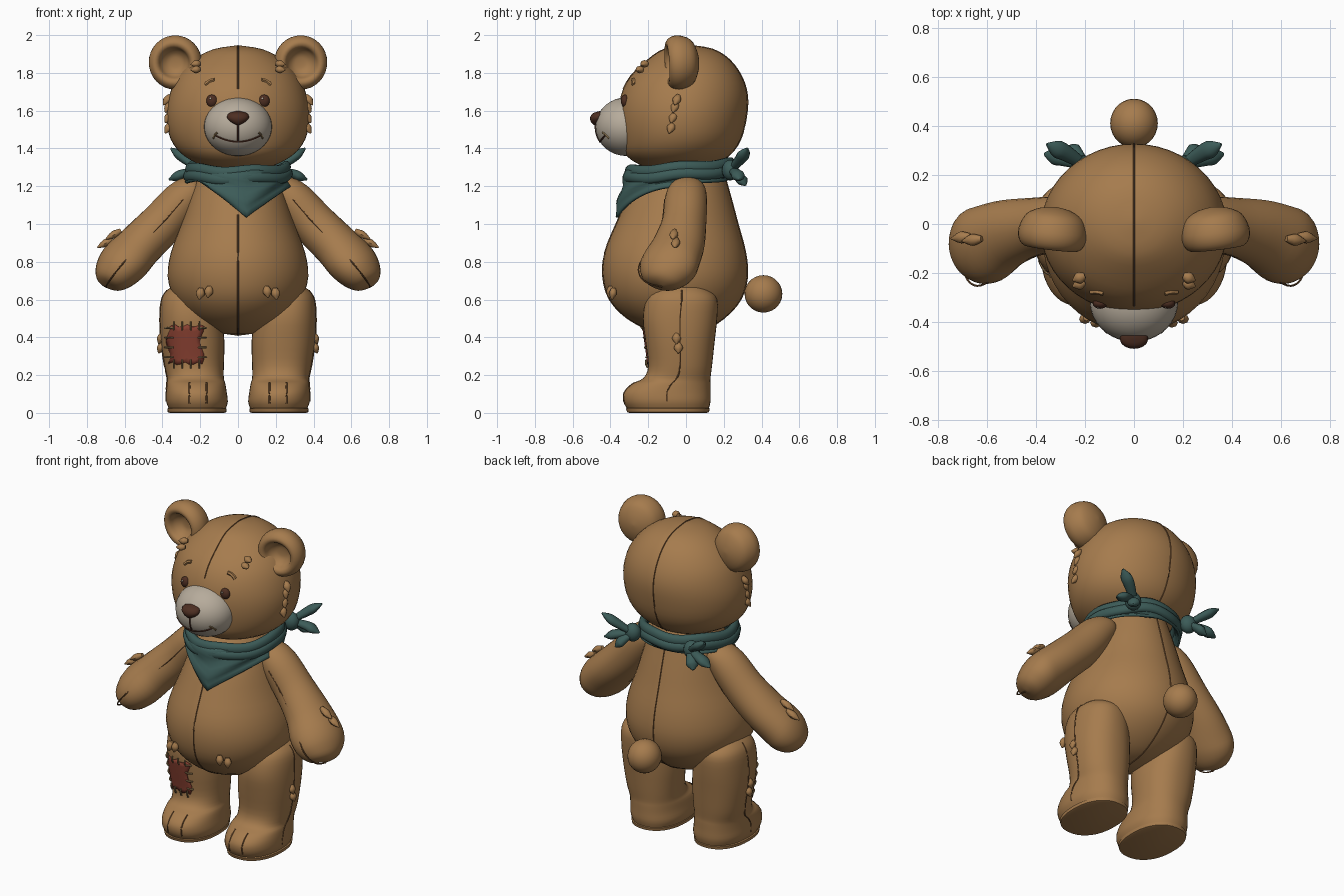
import bpy, bmesh, math
from mathutils import Vector, Matrix
from mathutils.bvhtree import BVHTree

if "Cube" in bpy.data.objects:
    bpy.data.objects.remove(bpy.data.objects["Cube"])


def material(name, rgb):
    m = bpy.data.materials.new(name)
    m.diffuse_color = (*rgb, 1)
    m.use_nodes = True
    m.node_tree.nodes["Principled BSDF"].inputs["Base Color"].default_value = m.diffuse_color
    return m


FUR = material("fur brown", (.38, .2, .075))
CREAM = material("muzzle cream", (.47, .41, .33))
DARK = material("nose brown", (.075, .028, .016))
TEAL = material("scarf teal", (.045, .105, .097))
RED = material("patch red", (.24, .05, .03))
SEAM = material("seam brown", (.17, .08, .03))
THREAD = material("thread tan", (.3, .2, .09))


def finish(name, bm, mat, angle=50):
    bmesh.ops.recalc_face_normals(bm, faces=bm.faces[:])
    me = bpy.data.meshes.new(name)
    bm.to_mesh(me)
    bm.free()
    me.materials.append(mat)
    ob = bpy.data.objects.new(name, me)
    bpy.context.collection.objects.link(ob)
    bpy.ops.object.select_all(action='DESELECT')
    ob.select_set(True)
    bpy.context.view_layer.objects.active = ob
    bpy.ops.object.shade_smooth_by_angle(angle=math.radians(angle))
    return ob


def spline(pts, n):
    """Catmull-Rom through tuples of any length."""
    out = []
    for i in range(len(pts) - 1):
        a, b, c, d = (pts[max(i - 1, 0)], pts[i], pts[i + 1], pts[min(i + 2, len(pts) - 1)])
        for k in range(n):
            t = k / n
            out.append(tuple(.5 * (2 * q + (r - p) * t + (2 * p - 5 * q + 4 * r - s) * t * t
                                   + (3 * q - p - 3 * r + s) * t ** 3)
                             for p, q, r, s in zip(a, b, c, d)))
    return out + [tuple(pts[-1])]


def skin(bm, rings, closed=False):
    vs = [[bm.verts.new(p) for p in r] for r in rings]
    n = len(vs[0])
    for a, b in zip(vs, vs[1:] + vs[:1] if closed else vs[1:]):
        for k in range(n):
            bm.faces.new((a[k], a[(k + 1) % n], b[(k + 1) % n], b[k]))
    if not closed:
        bm.faces.new(vs[0])
        bm.faces.new(vs[-1])


def loft(name, secs, mat, n=40, power=2.0, sub=3, matrix=None):
    """Sections are (z, centre x, radius x, front y, back y)."""
    rings = []
    for z, cx, rx, y0, y1 in spline(secs, sub):
        ring = []
        for k in range(n):
            a = math.tau * k / n
            c, s = (math.copysign(abs(v) ** (2 / power), v) for v in (math.cos(a), math.sin(a)))
            ring.append((cx + rx * c, (y0 + y1) / 2 + (y1 - y0) / 2 * s, z))
        rings.append(ring)
    bm = bmesh.new()
    skin(bm, rings)
    if matrix:
        bm.transform(matrix)
    return finish(name, bm, mat)


def tube(name, pts, mat, n=8, sub=4, closed=False):
    """Points are (x, y, z, horizontal radius, other radius)."""
    pts = pts if closed else spline(pts, sub)
    P = [Vector(p[:3]) for p in pts]
    rings = []
    for i, p in enumerate(pts):
        j, k = (i - 1, (i + 1) % len(P)) if closed else (max(i - 1, 0), min(i + 1, len(P) - 1))
        t = (P[k] - P[j]).normalized()
        u = t.cross(Vector((0, 0, 1)) if abs(t.z) < .97 else Vector((0, 1, 0))).normalized()
        v = u.cross(t)
        rings.append([P[i] + u * p[3] * math.cos(math.tau * q / n) + v * p[4] * math.sin(math.tau * q / n)
                      for q in range(n)])
    bm = bmesh.new()
    skin(bm, rings, closed)
    return finish(name, bm, mat)


def cord(name, pts, mat, r=.005, sub=3):
    return tube(name, [(*p, r, r) for p in pts], mat, 6, sub)


def ball(name, loc, size, mat, seg=28):
    bm = bmesh.new()
    bmesh.ops.create_uvsphere(bm, u_segments=seg, v_segments=seg // 2, radius=1,
                              matrix=Matrix.Translation(loc) @ Matrix.Diagonal((*size, 1)))
    return finish(name, bm, mat)


def front(ob, x, z, lift=0.0):
    """Point on the front of an object."""
    tree = BVHTree.FromPolygons([v.co for v in ob.data.vertices], [p.vertices[:] for p in ob.data.polygons])
    hit = tree.ray_cast(Vector((x, -2, z)), Vector((0, 1, 0)))[0]
    return (x, (hit.y if hit else -.2) - lift, z)


def tuft(name, p, d, count=2, step=(0, 0, .05)):
    p, d, step = Vector(p), Vector(d), Vector(step)
    for i in range(count):
        a = p + step * i
        tube(name, [(*a, .012, .012), (*(a + d * .5), .024, .02), (*(a + d), .003, .003)], FUR, 8, 3)


# body and head
body_secs = [(.41, 0, .01, -.06, -.04), (.43, 0, .12, -.17, .08), (.5, 0, .25, -.31, .2),
             (.6, 0, .335, -.405, .29), (.72, 0, .372, -.44, .325), (.85, 0, .355, -.43, .315),
             (1.0, 0, .3, -.37, .275), (1.15, 0, .25, -.3, .235), (1.3, 0, .19, -.2, .19), (1.38, 0, .15, -.15, .15)]
head_secs = [(1.28, 0, .02, -.07, -.03), (1.295, 0, .15, -.2, .11), (1.36, 0, .285, -.315, .225),
             (1.45, 0, .357, -.348, .29), (1.57, 0, .38, -.36, .32), (1.68, 0, .364, -.345, .325),
             (1.78, 0, .32, -.295, .295), (1.87, 0, .235, -.2, .23), (1.925, 0, .13, -.115, .14),
             (1.945, 0, .01, 0, .02)]
body = loft("body", body_secs, FUR, 48)
head = loft("head", head_secs, FUR, 48)
ball("tail", (0, .41, .63), (.097, .1, .099), FUR)

# centre seams
hs, bs = spline(head_secs, 3), spline(body_secs, 3)
cord("head_seam", [(0, s[3], s[0]) for s in hs if s[0] > 1.68] +
     [(0, s[4], s[0]) for s in reversed(hs) if s[0] > 1.32], SEAM, .004, 1)
cord("body_seam", [(0, s[3], s[0]) for s in reversed(bs) if s[0] < 1.1] +
     [(0, s[4], s[0]) for s in bs if s[0] < 1.3], SEAM, .004, 1)

# muzzle, nose and mouth
muzzle = ball("muzzle", (0, -.315, 1.515), (.18, .165, .155), CREAM, 36)
loft("nose", [(1.525, 0, .012, -.49, -.45), (1.54, 0, .038, -.503, -.44), (1.562, 0, .057, -.508, -.43),
              (1.585, 0, .05, -.495, -.42), (1.597, 0, .015, -.46, -.43)], DARK, 24)
cord("mouth_line", [front(muzzle, 0, z) for z in (1.53, 1.5, 1.47, 1.44)], DARK)
cord("smile", [front(muzzle, x, 1.435 + 2.4 * x * x) for x in (-.12, -.09, -.06, -.03, 0, .03, .06, .09, .12)], DARK)

# toy limbs and face details on both sides
leg_secs = [(.02, .215, .15, -.31, .12), (.06, .217, .163, -.332, .13), (.11, .22, .16, -.33, .13),
            (.155, .222, .155, -.285, .13), (.185, .225, .15, -.225, .13), (.25, .232, .157, -.2, .138),
            (.38, .24, .168, -.215, .152), (.5, .25, .163, -.228, .165), (.6, .255, .15, -.21, .165),
            (.65, .25, .125, -.17, .125), (.685, .25, .07, -.09, .06), (.695, .25, .005, -.02, -.01)]
arm_pts = [(.19, .01, 1.21, .04, .03), (.22, .01, 1.19, .09, .075), (.29, 0, 1.13, .112, .105),
           (.40, -.01, 1.005, .118, .116), (.52, -.04, .885, .14, .12), (.61, -.085, .79, .16, .123),
           (.66, -.105, .728, .14, .104), (.69, -.115, .685, .085, .068), (.7, -.12, .668, .008, .008)]
ear_secs = [(-.08, 0, .005, -.005, .005), (-.07, 0, .06, -.06, .06), (-.04, 0, .115, -.118, .118),
            (.02, 0, .14, -.143, .143), (.065, 0, .134, -.137, .137), (.09, 0, .11, -.112, .112),
            (.083, 0, .086, -.086, .086), (.05, 0, .07, -.07, .07), (.025, 0, .04, -.04, .04),
            (.02, 0, .005, -.005, .005)]
legs = {}
for s, side in ((-1, "right"), (1, "left")):
    legs[s] = loft(side + "_leg", [(z, s * cx, rx, a, b) for z, cx, rx, a, b in leg_secs], FUR, 40, 2.25)
    loft(side + "_sole", [(0, s * .217, .145, -.3, .11), (.004, s * .217, .155, -.312, .122),
                          (.022, s * .217, .157, -.318, .126), (.03, s * .217, .145, -.31, .11)], FUR, 40, 2.25, 1)
    tube(side + "_arm", [(s * p[0], *p[1:]) for p in arm_pts], FUR, 28)
    cord(side + "_arm_seam", [(s * x, y - u, z) for x, y, z, u, v in arm_pts[2:]], SEAM, .004, 4)
    cord(side + "_leg_seam", [(s * (cx + rx), (a + b) / 2, z) for z, cx, rx, a, b in leg_secs[1:10]], SEAM, .004)
    for dx in (-.05, .04):
        cord("toe_crease", [front(legs[s], s * (.217 + dx), z) for z in (.05, .09, .13, .16)], SEAM, .005)
    loft(side + "_ear", ear_secs, FUR, 32, matrix=Matrix.Translation((s * .328, -.01, 1.857)) @
         Matrix.Rotation(s * .12, 4, 'Z') @ Matrix.Rotation(math.pi / 2 + .06, 4, 'X'))
    # eye and brow
    ex = front(head, s * .138, 1.652)
    ball(side + "_eye", (ex[0], ex[1] + .004, ex[2]), (.03, .022, .033), DARK, 20)
    ball(side + "_eye_shine", (ex[0] - .008, ex[1] - .016, ex[2] + .012), (.006, .004, .006), CREAM, 10)
    cord(side + "_brow", [front(head, s * x, z) for x, z in ((.125, 1.765), (.15, 1.757), (.175, 1.737))], FUR, .011)
    cord(side + "_smile_corner", [front(muzzle, s * x, z) for x, z in ((.11, 1.485), (.122, 1.472), (.13, 1.455))], THREAD, .006)
    # fur tufts
    tuft("cheek_tuft", (s * .355, -.07, 1.535), (s * .03, -.02, -.055), 3, (0, .01, .055))
    tuft("cheek_tuft", (s * .36, -.04, 1.68), (s * .035, -.02, -.05), 1)
    tuft("forehead_tuft", (s * .2, -.235, 1.82), (s * .05, -.02, -.005), 2, (0, .025, .03))
    tuft("belly_tuft", front(body, s * .15, .67), (s * .01, -.01, -.06), 2, (s * .045, .015, -.01))
    tuft("arm_tuft", (s * .62, -.06, .965), (s * .08, -.01, -.045), 2, (s * .045, .01, -.045))
    tuft("leg_tuft", (s * .4, -.05, .42), (s * .02, 0, -.055), 2, (0, .01, -.05))

# knee patch with stitches
bm = bmesh.new()
N = 8
grid = [[bm.verts.new(front(legs[-1], -.37 + .18 * i / N + .012 * math.sin(j), .26 + .2 * j / N + .008 * math.sin(2 * i), .007))
         for i in range(N + 1)] for j in range(N + 1)]
for j in range(N):
    for i in range(N):
        bm.faces.new((grid[j][i], grid[j][i + 1], grid[j + 1][i + 1], grid[j + 1][i]))
patch = finish("knee_patch", bm, RED)
patch.modifiers.new("thickness", 'SOLIDIFY').thickness = .008
for k in range(4):
    t = .03 + .045 * k
    for x, z, dx, dz in ((-.37 + t, .26, 0, .022), (-.37 + t, .46, 0, .022),
                         (-.365, .26 + t * 1.15, .022, 0), (-.19, .26 + t * 1.15, .022, 0)):
        cord("patch_stitch", [front(legs[-1], x + dx * q, z + dz * q, l) for q, l in ((-1, .002), (0, .014), (1, .01))], THREAD, .005)

# scarf cloth hanging to a point in front
bm = bmesh.new()
A, R = 72, 8
rings = []
for i in range(A):
    a = math.tau * i / A
    sx, c = math.sin(a), math.cos(a)
    drop = .2 * max(0, 1 - abs(.27 * sx - .045) / .25) if c > 0 else 0
    top, low = 1.285 + .012 * (1 - c), 1.235 - drop - .015 * (1 - abs(c))
    col = []
    for j in range(R + 1):
        v = j / R
        fold = .008 * math.sin(v * 11 + 3 * sx)
        ry = .29 + (.065 * v * max(drop / .2, .1) if c > 0 else -.01)
        col.append(bm.verts.new(((.262 + .015 * v + fold) * sx, -.03 - (ry + fold) * c, top + (low - top) * v)))
    rings.append(col)
for a, b in zip(rings, rings[1:] + rings[:1]):
    for j in range(R):
        bm.faces.new((a[j], b[j], b[j + 1], a[j + 1]))
scarf = finish("scarf_cloth", bm, TEAL)
scarf.modifiers.new("thickness", 'SOLIDIFY').thickness = .014

# rolled scarf collar, knots and loose ends
for r, dz, w in ((.255, .0, .034), (.268, -.035, .03)):
    ring = []
    for i in range(60):
        a = math.tau * i / 60
        ring.append((r * math.sin(a), -.03 - (r + .015) * math.cos(a),
                     1.275 + dz + .02 * (1 - math.cos(a)) + .006 * math.sin(5 * a), w * .75, w))
    tube("scarf_roll", ring, TEAL, 10, closed=True)
for s in (-1, 1):
    ball("scarf_knot", (s * .205, .235, 1.285), (.05, .045, .055), TEAL, 16)
    for end, mid in (((.355, .325, 1.40), (.28, .29, 1.345)), ((.365, .285, 1.235), (.29, .27, 1.265)),
                     ((.27, .315, 1.205), (.24, .285, 1.245))):
        tube("scarf_end", [(s * .2, .24, 1.285, .02, .015), (s * mid[0], mid[1], mid[2], .034, .026),
                           (s * (mid[0] + end[0]) / 2, (mid[1] + end[1]) / 2, (mid[2] + end[2]) / 2, .034, .024),
                           (s * end[0], end[1], end[2], .006, .005)], TEAL, 10)
